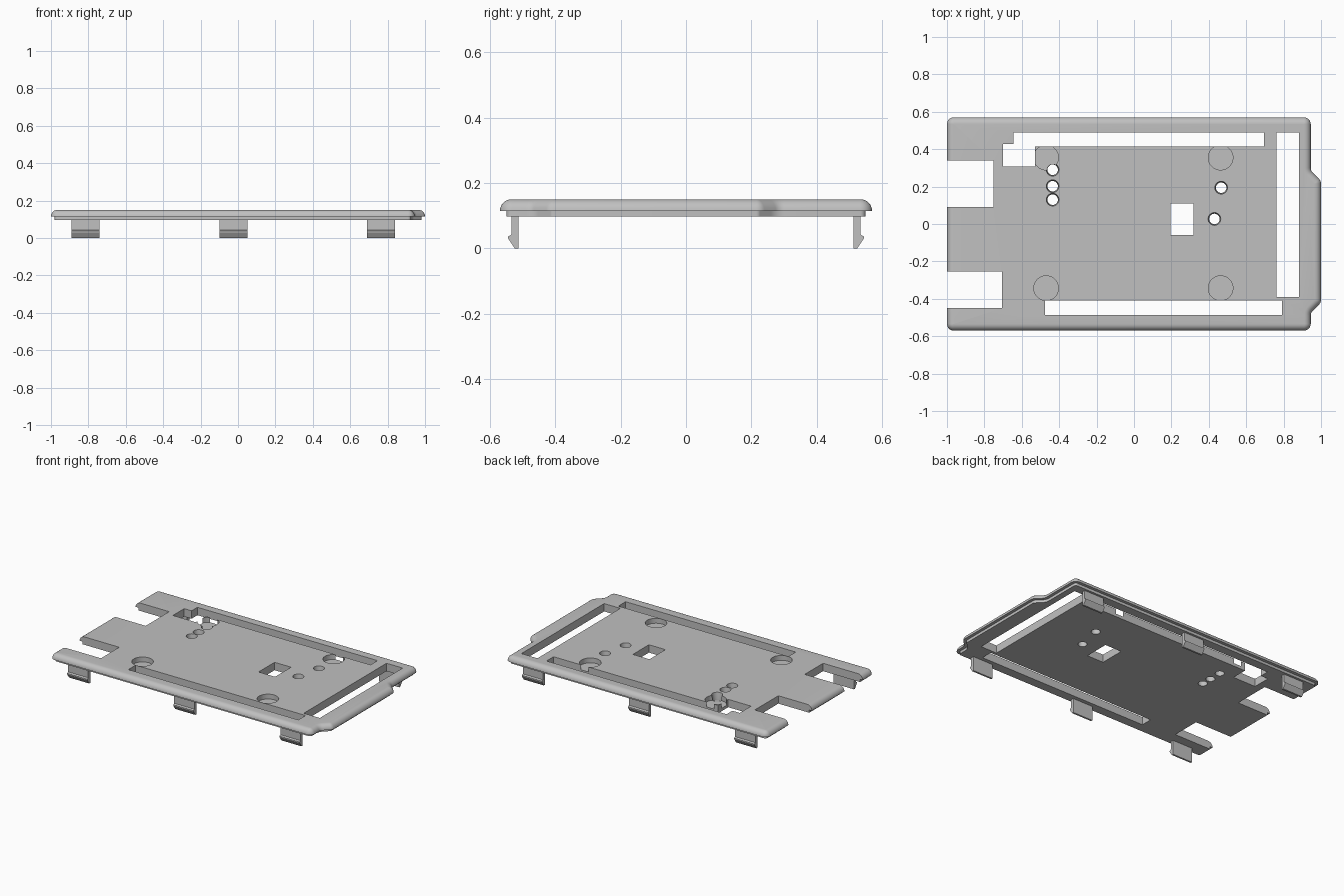
import bpy, bmesh, math
from mathutils import Vector

if "Cube" in bpy.data.objects:
    bpy.data.objects.remove(bpy.data.objects["Cube"])

TOP, SEAM, BASE = 0.15, 0.115, 0.097
CORNER = 0.036

grey = bpy.data.materials.new("plain grey")
grey.use_nodes = True
grey.diffuse_color = (0.53, 0.53, 0.53, 1)
grey.node_tree.nodes["Principled BSDF"].inputs["Base Color"].default_value = (0.53, 0.53, 0.53, 1)


def loft(name, rings):
    """Closed solid through rings of equal point count."""
    bm = bmesh.new()
    loops = [[bm.verts.new(p) for p in ring] for ring in rings]
    n = len(loops[0])
    for a, b in zip(loops, loops[1:]):
        for i in range(n):
            j = (i + 1) % n
            bm.faces.new((a[i], a[j], b[j], b[i]))
    bm.faces.new(loops[0][::-1])
    bm.faces.new(loops[-1])
    bmesh.ops.recalc_face_normals(bm, faces=bm.faces)
    mesh = bpy.data.meshes.new(name)
    bm.to_mesh(mesh)
    bm.free()
    mesh.materials.append(grey)
    obj = bpy.data.objects.new(name, mesh)
    bpy.context.collection.objects.link(obj)
    return obj


def prism(name, outline, z0, z1):
    return loft(name, [[(x, y, z) for x, y in outline] for z in (z0, z1)])


def box_outline(x0, x1, y0, y1):
    return [(x0, y0), (x1, y0), (x1, y1), (x0, y1)]


def circle(x, y, r, z, n=32):
    return [(x + r * math.cos(math.tau * i / n), y + r * math.sin(math.tau * i / n), z) for i in range(n)]


def inset_outline(points, d, z, steps=5):
    """Outline with rounded corners, moved inward by d."""
    pts = [Vector(p) for p in points]
    ring = []
    for i, p in enumerate(pts):
        e1 = (p - pts[i - 1]).normalized()
        e2 = (pts[(i + 1) % len(pts)] - p).normalized()
        n1, n2 = Vector((-e1.y, e1.x)), Vector((-e2.y, e2.x))
        miter = (n1 + n2) / (1 + n1.dot(n2))
        s = 1 if e1.x * e2.y - e1.y * e2.x > 0 else -1
        rad = CORNER - s * d
        centre = p + miter * (d + s * rad)
        for k in range(steps + 1):
            q = centre - s * rad * n1.lerp(n2, k / steps).normalized()
            ring.append((q.x, q.y, z))
    return ring


# Plate: stepped lip below, rounded shoulder above
outline = [(-1, -0.57), (0.945, -0.57), (0.945, -0.475), (1, -0.42),
           (1, 0.23), (0.945, 0.285), (0.945, 0.57), (-1, 0.57)]
profile = [(0.02, BASE), (0.02, SEAM)]
R = TOP - SEAM
for k in range(7):
    a = math.pi / 2 * k / 6
    profile.append((R * (1 - math.cos(a)), SEAM + R * math.sin(a)))
plate = loft("cover_plate", [inset_outline(outline, d, z) for d, z in profile])

# Cutters: end notches, long slots, window
cutters = []
LOW, HIGH = 0.05, 0.2
for x0, x1, y0, y1 in [(-1.1, -0.75, 0.09, 0.34), (-1.1, -0.705, -0.45, -0.255),
                       (-0.475, 0.79, -0.487, -0.41), (0.762, 0.882, -0.39, 0.49),
                       (0.195, 0.318, -0.06, 0.11)]:
    cutters.append(prism("cutter", box_outline(x0, x1, y0, y1), LOW, HIGH))
stepped_slot = [(-0.70, 0.308), (-0.53, 0.308), (-0.53, 0.415), (0.695, 0.415),
                (0.695, 0.49), (-0.645, 0.49), (-0.645, 0.428), (-0.70, 0.428)]
cutters.append(prism("cutter", stepped_slot, LOW, HIGH))

# Cutters: tapered through holes and blind round recesses
for x, y in [(-0.435, 0.29), (-0.435, 0.202), (-0.435, 0.13), (0.466, 0.194), (0.43, 0.027)]:
    cutters.append(loft("cutter", [circle(x, y, 0.028, LOW), circle(x, y, 0.028, BASE + 0.01),
                                   circle(x, y, 0.034, TOP), circle(x, y, 0.034, HIGH)]))
for x in (-0.47, 0.463):
    for y in (-0.343, 0.355):
        cutters.append(loft("cutter", [circle(x, y, 0.066, SEAM + 0.002), circle(x, y, 0.066, HIGH)]))

bpy.context.view_layer.objects.active = plate
for cutter in cutters:
    cutter.hide_render = True
    mod = plate.modifiers.new("cut", "BOOLEAN")
    mod.operation = "DIFFERENCE"
    mod.solver = "EXACT"
    mod.object = cutter
    bpy.ops.object.modifier_apply(modifier=mod.name)
    bpy.data.objects.remove(cutter)

bpy.ops.object.select_all(action="DESELECT")
plate.select_set(True)
bpy.ops.object.shade_smooth_by_angle(angle=math.radians(30))

# Snap clips: hooked legs along the front and back
hook = [(0.513, 0.105), (0.535, 0.105), (0.535, 0.042), (0.545, 0.036),
        (0.545, 0.03), (0.525, 0), (0.513, 0)]
for side, label in ((-1, "front"), (1, "back")):
    for x, place in ((-0.815, "right"), (-0.025, "middle"), (0.765, "left")):
        loft(f"{label}_{place}_clip",
             [[(x + dx, side * y, z) for y, z in hook] for dx in (-0.075, 0.075)])
